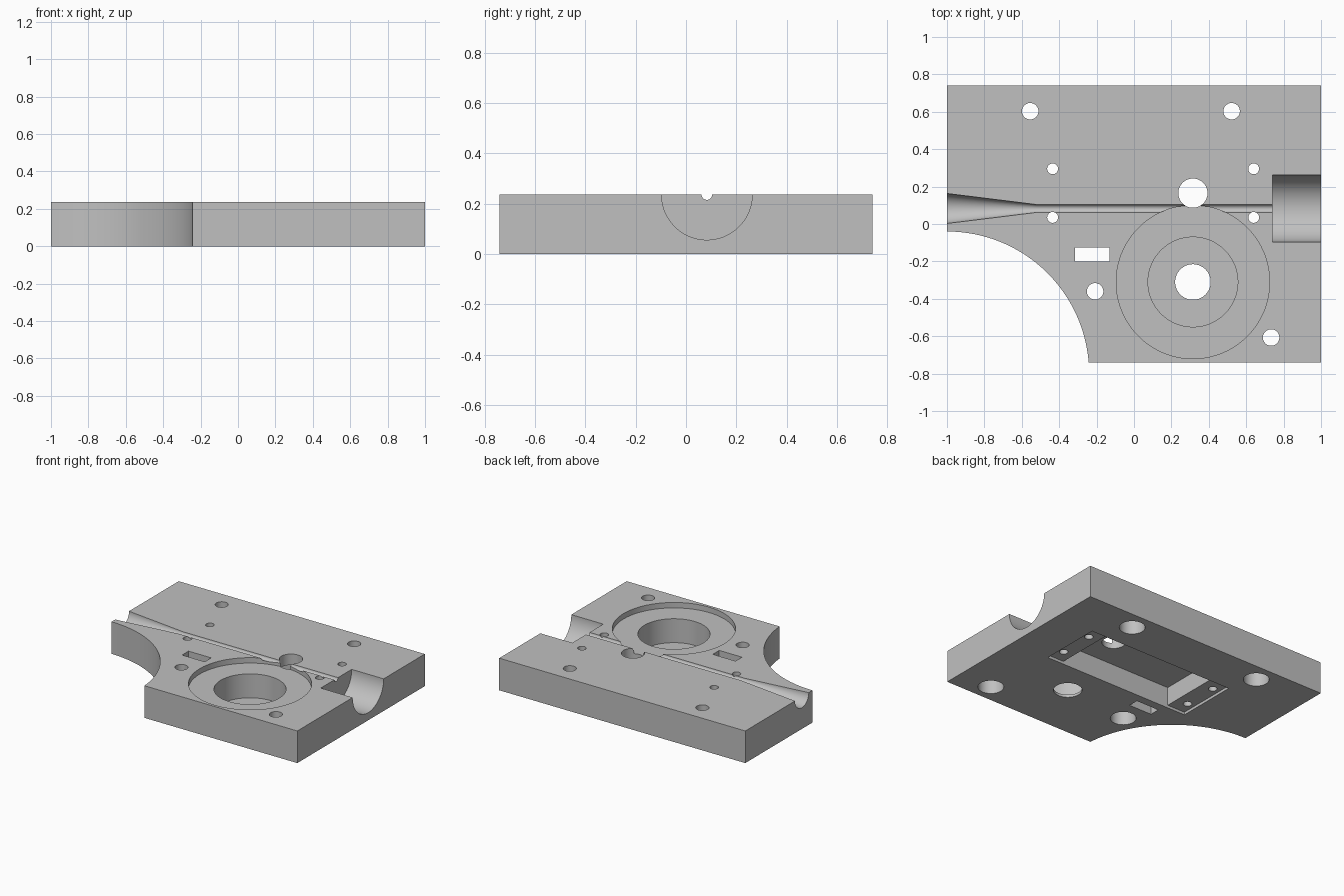
import bpy, bmesh, math
from mathutils import Matrix

if "Cube" in bpy.data.objects:
    bpy.data.objects.remove(bpy.data.objects["Cube"])

TOP = 0.236          # plate thickness
HALF_Y = 0.74

metal = bpy.data.materials.new("satin_grey_metal")
metal.use_nodes = True
grey = (0.53, 0.53, 0.53, 1)
metal.diffuse_color = grey
metal.node_tree.nodes["Principled BSDF"].inputs["Base Color"].default_value = grey


def finish(name, bm, matrix):
    bmesh.ops.recalc_face_normals(bm, faces=bm.faces)
    mesh = bpy.data.meshes.new(name)
    bm.to_mesh(mesh)
    bm.free()
    mesh.transform(matrix)
    mesh.materials.append(metal)
    obj = bpy.data.objects.new(name, mesh)
    bpy.context.collection.objects.link(obj)
    return obj


def loft(name, rings, matrix=Matrix()):
    """Closed solid through a list of equal-length point rings."""
    bm = bmesh.new()
    loops = [[bm.verts.new(p) for p in ring] for ring in rings]
    n = len(loops[0])
    for a, b in zip(loops, loops[1:]):
        for i in range(n):
            j = (i + 1) % n
            bm.faces.new((a[i], a[j], b[j], b[i]))
    bm.faces.new(loops[0])
    bm.faces.new(loops[-1])
    return finish(name, bm, matrix)


def prism(name, outline, low, high, matrix=Matrix()):
    return loft(name, [[(u, v, h) for u, v in outline] for h in (low, high)], matrix)


def lathe(name, profile, matrix, sides=64):
    """Solid of revolution about local z from (radius, height) pairs."""
    angles = [math.tau * (i + 0.5) / sides for i in range(sides)]
    rings = [[(r * math.cos(a), r * math.sin(a), h) for a in angles] for r, h in profile]
    return loft(name, rings, matrix)


def at(x, y):
    return Matrix.Translation((x, y, 0))


def rectangle(x0, x1, y0, y1):
    return [(x0, y0), (x1, y0), (x1, y1), (x0, y1)]


def cut(body, cutter):
    cutter.hide_render = True
    mod = body.modifiers.new(cutter.name, 'BOOLEAN')
    mod.operation = 'DIFFERENCE'
    mod.solver = 'EXACT'
    mod.object = cutter
    bpy.ops.object.modifier_apply(modifier=mod.name)
    bpy.data.objects.remove(cutter)


# Plate with a concave arc bitten from the front corner
cx, cy, radius = -1.0, -0.80, 0.76
end = math.asin((-HALF_Y - cy) / radius)
arc = [(cx + radius * math.cos(t), cy + radius * math.sin(t))
       for t in (end + (math.pi / 2 - end) * i / 40 for i in range(41))]
plate = prism("base_plate",
              [(1, -HALF_Y), (1, HALF_Y), (-1, HALF_Y)] + arc[::-1], 0, TOP)
bpy.context.view_layer.objects.active = plate
plate.select_set(True)

# Long channel: flared mouth, thin groove, wide half-round socket
along_x = Matrix.Translation((0, 0.083, TOP)) @ Matrix.Rotation(math.pi / 2, 4, 'Y')
cut(plate, lathe("channel_cutter",
                 [(0.0863, -1.05), (0.021, -0.52), (0.021, 0.74), (0.18, 0.74), (0.18, 1.05)],
                 along_x))

# Stepped round seat with a through hole
cut(plate, lathe("seat_cutter",
                 [(0.095, -0.1), (0.095, 0.02), (0.24, 0.02), (0.24, TOP - 0.04),
                  (0.41, TOP - 0.04), (0.41, 0.4)], at(0.315, -0.31), 96))

# Underside pocket with a shallow cover ledge at each end
along_y = Matrix.Rotation(math.pi / 2, 4, 'X')
ledge, ceiling = 0.02, 0.155
pocket = [(-0.49, -0.1), (0.695, -0.1), (0.695, ledge), (0.56, ledge),
          (0.56, ceiling), (-0.345, ceiling), (-0.345, ledge), (-0.49, ledge)]
cut(plate, prism("pocket_cutter", pocket, -0.395, 0.063, along_y))

# Round opening into the pocket and a rectangular slot
cut(plate, lathe("opening_cutter", [(0.078, 0.1), (0.078, 0.4)], at(0.315, 0.165)))
cut(plate, prism("slot_cutter", rectangle(-0.315, -0.13, -0.2, -0.125), -0.1, 0.4))

# Cover screw holes through the ledges
for x in (-0.435, 0.64):
    for y in (0.035, 0.295):
        cut(plate, lathe("cover_screw_cutter", [(0.029, -0.1), (0.029, 0.4)], at(x, y), 32))

# Mounting holes, counterbored from below
for x, y in ((-0.555, 0.603), (0.522, 0.603), (-0.208, -0.36), (0.733, -0.607)):
    cut(plate, lathe("mount_hole_cutter",
                     [(0.086, -0.1), (0.086, 0.12), (0.044, 0.12), (0.044, 0.4)], at(x, y), 48))

bpy.ops.object.shade_smooth_by_angle(angle=math.radians(25))
